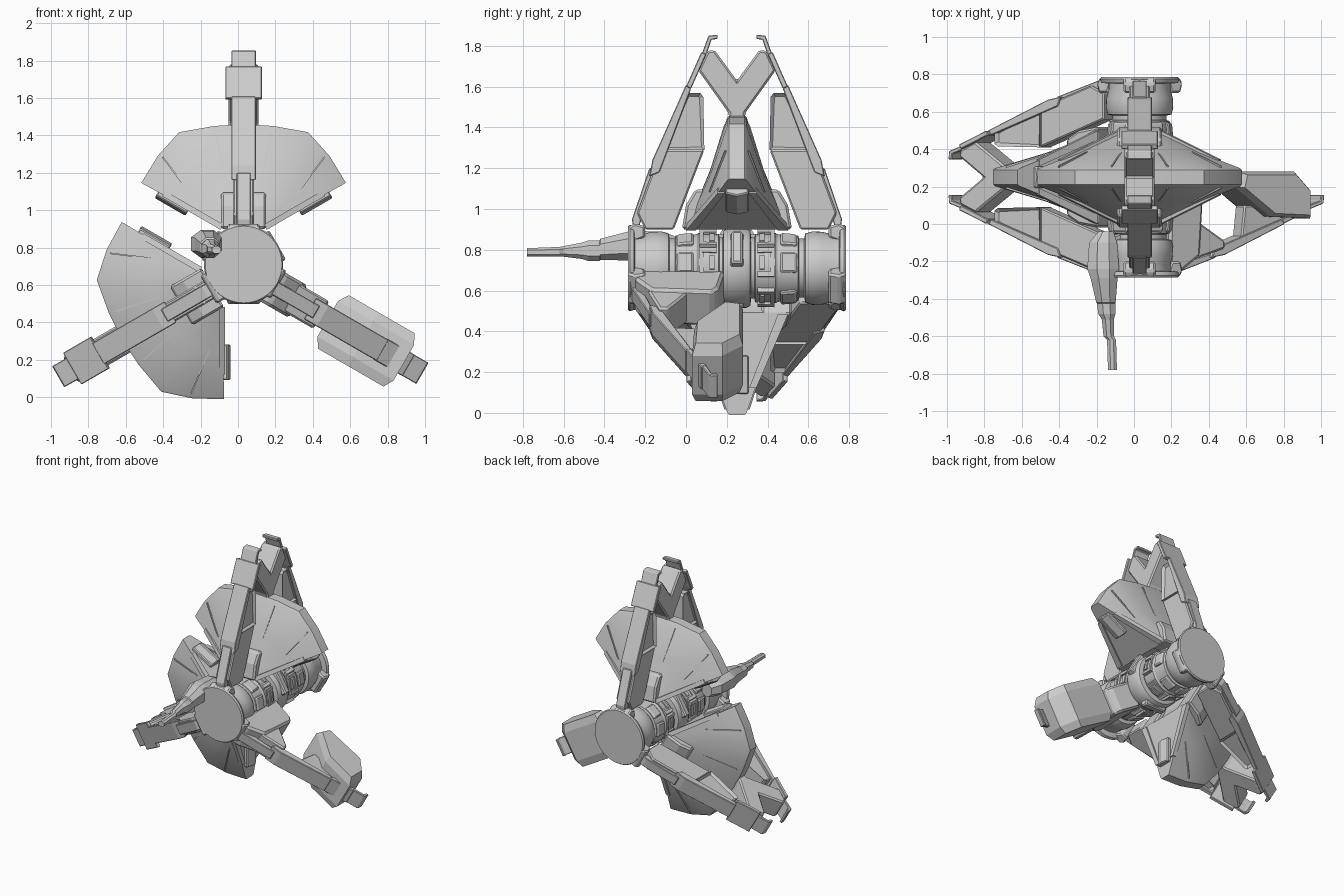
import bpy, bmesh, math
from mathutils import Matrix, Vector

if "Cube" in bpy.data.objects:
    bpy.data.objects.remove(bpy.data.objects["Cube"])

CENTRE = Vector((0.03, 0.25, 0.71))     # middle of the main axle (axle runs along y)


def frame(deg, shift=(0, 0, 0)):
    """Arm frame: local x = sideways, y = along axle, z = outward."""
    a = math.radians(deg)
    c, s = math.cos(a), math.sin(a)
    m = Matrix(((s, 0, c, 0), (0, 1, 0, 0), (-c, 0, s, 0), (0, 0, 0, 1)))
    return Matrix.Translation(CENTRE + Vector(shift)) @ m


def finish(name, bm, mat=None, bevel=0, smooth=False):
    bmesh.ops.recalc_face_normals(bm, faces=bm.faces)
    me = bpy.data.meshes.new(name)
    bm.to_mesh(me)
    bm.free()
    ob = bpy.data.objects.new(name, me)
    bpy.context.collection.objects.link(ob)
    if mat:
        ob.matrix_world = mat
    if bevel:
        b = ob.modifiers.new("bevel", 'BEVEL')
        b.width, b.segments, b.limit_method = bevel, 1, 'ANGLE'
    if smooth:
        bpy.context.view_layer.objects.active = ob
        ob.select_set(True)
        bpy.ops.object.shade_smooth_by_angle(angle=math.radians(30))
        ob.select_set(False)
    return ob


def prism(name, pts, half, mat, bevel=0, inset=0, off=0):
    """Extrude an (axle offset, outward) outline sideways; optionally recess its sides."""
    bm = bmesh.new()
    a = [bm.verts.new((off - half, y, r)) for y, r in pts]
    b = [bm.verts.new((off + half, y, r)) for y, r in pts]
    caps = [bm.faces.new(a), bm.faces.new(b[::-1])]
    n = len(pts)
    for i in range(n):
        j = (i + 1) % n
        bm.faces.new((a[i], b[i], b[j], a[j]))
    bmesh.ops.recalc_face_normals(bm, faces=bm.faces)
    if inset:
        bmesh.ops.inset_region(bm, faces=[caps[0]], thickness=inset)
        bmesh.ops.inset_region(bm, faces=[caps[1]], thickness=inset)
        for f in caps:
            for v in f.verts:
                v.co.x -= math.copysign(0.018, v.co.x - off)
    return finish(name, bm, mat, bevel)


def loft(name, rings, mat=None, bevel=0, smooth=False):
    """Skin a list of equal-length closed rings, with end caps."""
    bm = bmesh.new()
    vs = [[bm.verts.new(p) for p in ring] for ring in rings]
    for p, q in zip(vs, vs[1:]):
        for i in range(len(p)):
            j = (i + 1) % len(p)
            bm.faces.new((p[i], p[j], q[j], q[i]))
    bm.faces.new(vs[0])
    bm.faces.new(vs[-1][::-1])
    return finish(name, bm, mat, bevel, smooth)


def mirrored(pts, s):
    return [(s * v, r) for v, r in pts]


# --- main axle: turned drum stack, same at both ends
half = [(0.045, 0.195), (0.065, 0.185), (0.07, 0.15), (0.085, 0.15), (0.09, 0.168), (0.19, 0.172),
        (0.20, 0.165), (0.30, 0.16), (0.305, 0.145), (0.33, 0.145), (0.335, 0.17), (0.37, 0.18),
        (0.42, 0.178), (0.47, 0.165), (0.50, 0.165), (0.505, 0.205), (0.525, 0.212), (0.535, 0.205)]
profile = [(-v, r) for v, r in reversed(half)] + half
circle = [2 * math.pi * i / 48 for i in range(48)]
loft("axle_drum", [[(r * math.cos(a), v, r * math.sin(a)) for a in circle] for v, r in profile],
     Matrix.Translation(CENTRE), smooth=True)


def skin(arm, s, mat, wide=.098):
    """Thin stepped outer plate of a strut, widths changing along its length."""
    parts = [([(.51, .20), (.515, .24), (.43, .49), (.40, .49), (.48, .20)], .038),
             ([(.43, .45), (.415, .53), (.25, .90), (.225, .88), (.38, .47)], .065),
             ([(.25, .89), (.175, 1.06), (.15, 1.05), (.225, .88)], wide),
             ([(.18, 1.03), (.14, 1.14), (.095, 1.145), (.095, 1.125), (.125, 1.12), (.155, 1.03)], .065)]
    for i, (pts, w) in enumerate(parts):
        prism(f"{arm}_outer_plate_{i}", mirrored(pts, s), w, mat, 0.004)


def clamp(arm, s, mat):
    prism(arm + "_cap_clamp", mirrored([(.53, .12), (.535, .20), (.50, .22), (.45, .205), (.45, .15)], s),
          .085, mat, 0.01)


# fan outline: angle from arm direction -> rim radius
rim = [(0, .75), (12, .757), (26, .787), (38.4, .74), (51.3, .70)]
rim = [(-d, r) for d, r in rim[:0:-1]] + rim


def fan(arm, mat):
    """Double-sided conical sector; its straight ends run beside the 60 degree lines."""
    rings = []
    for d, ro in rim:
        ring = [(.22, -.24), ((.22 + ro) / 2, -.13), (ro - .012, -.048), (ro, -.038),
                (ro, .038), (ro - .012, .048), ((.22 + ro) / 2, .13), (.22, .24)]
        pts = []
        for r, v in ring:
            limit = math.radians(60) - math.asin(.11 / r)
            a = limit * d / 51.3 if r < .6 else math.radians(d)
            pts.append((r * math.sin(a), v, r * math.cos(a)))
        rings.append(pts)
    loft(arm + "_fan", rings, mat, smooth=True)
    hexa = [(.03 * math.cos(k * math.pi / 3), .065 * math.sin(k * math.pi / 3)) for k in range(6)]
    for side in (-1, 1):
        # hexagonal rail along the end of the fan
        rot = mat @ Matrix.Rotation(math.radians(60 * side), 4, 'Y')
        loft(arm + "_fan_rail", [[(x - .10 * side, y, r) for x, y in hexa] for r in (.40, .59)], rot, 0.006)
        # end frame bars and raised seams on both faces
        for s in (-1, 1):
            prism(arm + "_fan_edge_bar", mirrored([(.25, .2), (.095, .56), (.06, .56), (.2, .2)], s),
                  .016, rot, off=-.115 * side)
            for d in (12, 37):
                rib = mat @ Matrix.Rotation(math.radians(d * side), 4, 'Y')
                prism(arm + "_fan_seam", mirrored([(.138, .47), (.062, .72), (.04, .72), (.11, .47)], s),
                      .004, rib)


# --- two full arms: paired struts, fork, feet and fan
fork = [(.04, .70), (.04, .76), (.19, .97), (.145, 1.065), (.11, 1.07)]
fork = fork + [(0, .92)] + [(-v, r) for v, r in reversed(fork)]
for arm, m in (("upper_arm", frame(90)), ("left_arm", frame(210, (0, 0, -.028)))):
    fan(arm, m)
    prism(arm + "_fork", fork, .08, m, 0.01)
    for s in (-1, 1):
        skin(arm, s, m)
        clamp(arm, s, m)
        prism(arm + "_strut_top", mirrored([(.245, .86), (.18, .86), (.165, .84), (.16, .58), (.375, .58)], s),
              .064, m, inset=.02)
        prism(arm + "_strut_foot", mirrored([(.375, .58), (.16, .58), (.31, .19), (.45, .19), (.49, .27)], s),
              .056, m, 0.008)
        prism(arm + "_foot_block", mirrored([(.12, .19), (.27, .19), (.25, .31), (.205, .385), (.12, .385)], s),
              .12, m, 0.012)

# --- right arm: single front plate carrying a pod
m = frame(330, (-.035, 0, -.01))
skin("right_arm", -1, m, .066)
for s in (-1, 1):
    clamp("right_arm", s, frame(330))
prism("right_arm_root", [(-.50, .17), (-.50, .25), (-.42, .36), (-.12, .38), (-.09, .34), (-.06, .17)],
      .10, m, 0.015)
prism("right_arm_knee", [(-.44, .33), (-.38, .52), (-.34, .52), (-.24, .36)], .085, m, 0.01)
pod = [(.03, .58), (.03, .93), (-.07, 1.03), (-.22, 1.03), (-.21, .78), (-.05, .56)]
loft("pod", [[(t, -.09 + k * (y + .09), .81 + k * (r - .81)) for y, r in pod]
             for t, k in ((-.165, .86), (-.11, 1), (.11, 1), (.165, .86))], m)
prism("pod_mount", [(-.15, .66), (-.15, .98), (-.20, 1.0), (-.33, .64)], .05, m, 0.008)

# --- raised hatches and slots around the drums
for deg in (10, 60, 130, 180, 250, 300):
    m = frame(deg)
    for s in (-1, 1):
        for name, v0, v1, w, off in (("hatch_frame", .10, .185, .012, .06), ("hatch_frame", .10, .185, .012, -.06),
                                     ("hatch_side", .165, .185, .06, 0), ("hatch_bar", .11, .135, .035, 0)):
            prism(name, mirrored([(v0, .14), (v0, .176), (v1, .178), (v1, .14)], s), w, m, off=off)
        prism("drum_lug", mirrored([(.21, .14), (.215, .175), (.29, .168), (.30, .14)], s), .05, m, 0.008)

# --- long narrow keels along the axle between the arms
for deg in (30, 150, 270):
    prism("centre_wedge", [(-.04, .15), (-.025, .21), (.025, .21), (.04, .15)], .09, frame(deg), 0.008)

# --- front spike: tapered eight-sided barrel (y, x, z, half width, half height)
spike = [(-.04, -.15, .81, .04, .05), (-.10, -.165, .82, .075, .065), (-.24, -.165, .82, .085, .074),
         (-.29, -.16, .818, .072, .070), (-.42, -.15, .802, .052, .052), (-.425, -.148, .795, .05, .05),
         (-.48, -.145, .795, .046, .05), (-.51, -.14, .795, .032, .04), (-.60, -.135, .792, .028, .026),
         (-.62, -.12, .79, .024, .024), (-.78, -.115, .788, .024, .02)]
octa = [(1, -.5), (1, .5), (.4, 1), (-.4, 1), (-1, .5), (-1, -.5), (-.4, -1), (.4, -1)]
loft("front_spike", [[(x + w * a, y, z + h * b) for a, b in octa] for y, x, z, w, h in spike])
prism("spike_mount", [(-.42, .13), (-.42, .22), (-.32, .22), (-.30, .13)], .04, frame(151), 0.008)
